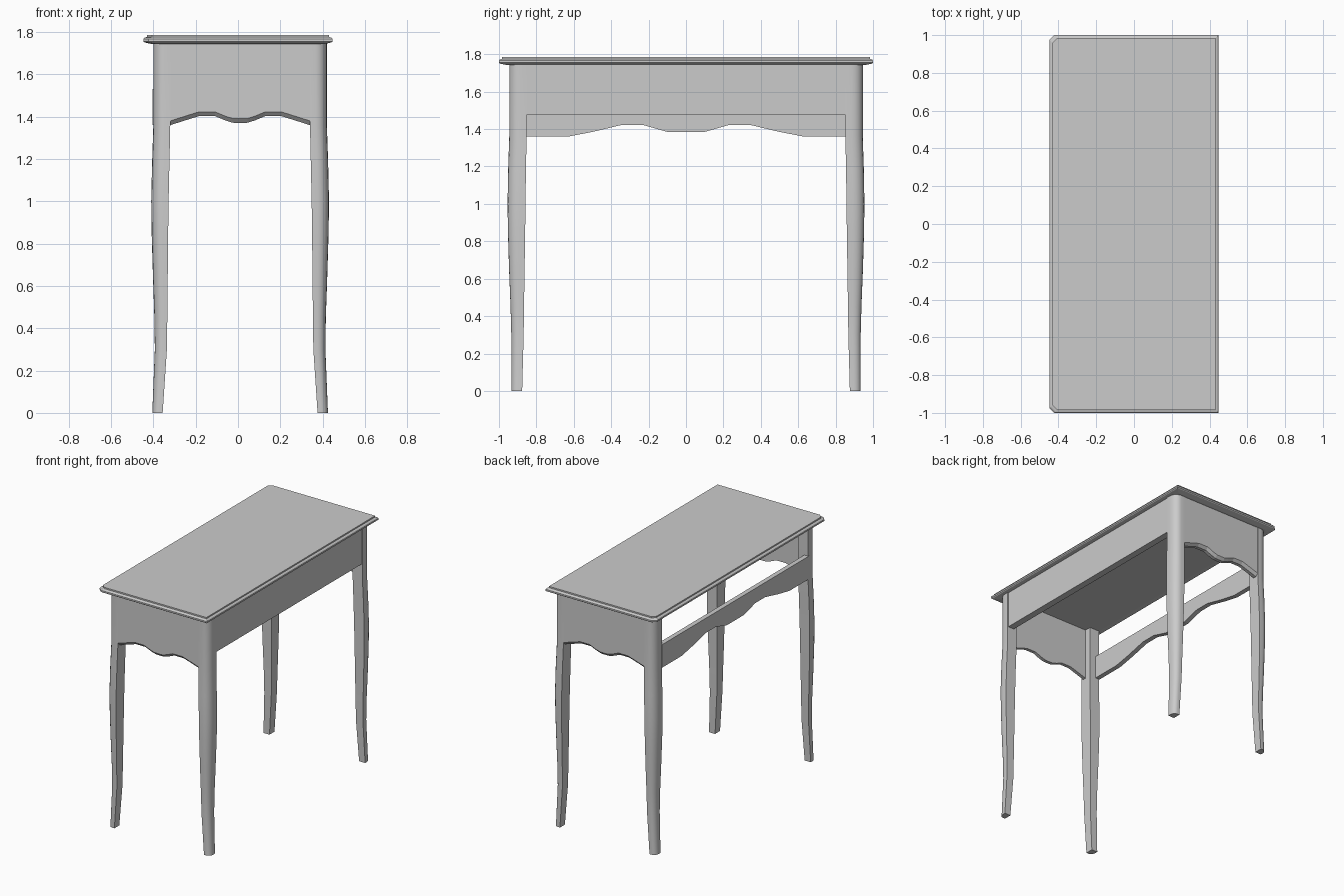
import bpy, bmesh, math

if "Cube" in bpy.data.objects:
    bpy.data.objects.remove(bpy.data.objects["Cube"])

CX = 0.01      # legs and apron sit slightly towards +x
TOP = 1.745    # underside of the table top


def loft(name, rings, smooth=False):
    """Skin a list of equal-length closed rings and cap both ends."""
    bm = bmesh.new()
    loops = [[bm.verts.new(p) for p in r] for r in rings]
    n = len(loops[0])
    for a, b in zip(loops, loops[1:]):
        for i in range(n):
            j = (i + 1) % n
            bm.faces.new((a[i], a[j], b[j], b[i]))
    bm.faces.new(loops[0])
    bm.faces.new(loops[-1])
    bmesh.ops.recalc_face_normals(bm, faces=bm.faces)
    me = bpy.data.meshes.new(name)
    bm.to_mesh(me)
    bm.free()
    ob = bpy.data.objects.new(name, me)
    bpy.context.collection.objects.link(ob)
    if smooth:
        bpy.ops.object.select_all(action='DESELECT')
        ob.select_set(True)
        bpy.context.view_layer.objects.active = ob
        bpy.ops.object.shade_smooth_by_angle(angle=math.radians(35))
    return ob


# Table top: moulded edge, clipped corners on the -x side
def top_ring(inset, z):
    x, y, c = 0.447 - inset, 1.0 - inset, 0.025
    return [(x, -y, z), (x, y, z), (-x + c, y, z), (-x, y - c, z),
            (-x, -y + c, z), (-x + c, -y, z)]


loft("table_top", [top_ring(i, z) for i, z in (
    (0.045, 1.742), (0.006, 1.75), (0.0, 1.755), (0.0, 1.766),
    (0.006, 1.773), (0.016, 1.776), (0.016, 1.786))])

# Legs: curved, square inside and rounded on the outer corner
# z, inner x, outer x, inner y, outer y
LEG = [(0.0, 0.366, 0.415, 0.876, 0.934), (0.3, 0.346, 0.403, 0.868, 0.934),
       (0.45, 0.344, 0.405, 0.866, 0.938), (0.65, 0.342, 0.412, 0.863, 0.946),
       (0.85, 0.340, 0.418, 0.860, 0.952), (1.0, 0.338, 0.420, 0.858, 0.954),
       (1.18, 0.334, 0.416, 0.856, 0.951), (1.36, 0.330, 0.410, 0.852, 0.945),
       (TOP, 0.330, 0.410, 0.852, 0.945)]


def leg_ring(z, xi, xo, yi, yo, sx, sy):
    rx, ry = 0.65 * (xo - xi), 0.65 * (yo - yi)
    pts = [(xi, yi), (xo, yi)]
    for k in range(6):
        a = math.pi / 2 * k / 5
        pts.append((xo - rx + rx * math.cos(a), yo - ry + ry * math.sin(a)))
    pts.append((xi, yo))
    return [(CX + sx * x, sy * y, z) for x, y in pts]


for sx, xn in ((-1, "left"), (1, "right")):
    for sy, yn in ((-1, "front"), (1, "back")):
        loft(f"{yn}_{xn}_leg", [leg_ring(*row, sx, sy) for row in LEG], True)

# End aprons: scalloped lower edge with a chamfer on the outer side
half = [(0.0, 1.37), (0.035, 1.371), (0.07, 1.382), (0.118, 1.402),
        (0.195, 1.402), (0.25, 1.385), (0.335, 1.358)]
wave = [(-x, z) for x, z in half[:0:-1]] + half


def end_ring(y, lift):
    pts = [(CX + x, y, z + lift) for x, z in wave]
    return pts + [(CX + 0.335, y, TOP), (CX - 0.335, y, TOP)]


for s, n in ((-1, "front"), (1, "back")):
    loft(f"{n}_end_apron", [end_ring(s * 0.943, 0.02), end_ring(s * 0.925, 0.0),
                            end_ring(s * 0.90, 0.0)])

# Scalloped rail below the open drawer bay on the -x side
half = [(0.0, 1.385), (0.1, 1.385), (0.17, 1.405), (0.23, 1.422), (0.345, 1.422),
        (0.42, 1.404), (0.5, 1.385), (0.63, 1.36), (0.86, 1.36)]
rail = [(-y, z) for y, z in half[:0:-1]] + half + [(0.86, 1.53), (-0.86, 1.53)]
loft("scalloped_rail", [[(x, y, z) for y, z in rail] for x in (-0.405, -0.37)])

# Plain long apron on the +x side
loft("long_apron", [[(x, -0.86, 1.475), (x, 0.86, 1.475), (x, 0.86, TOP), (x, -0.86, TOP)]
                    for x in (0.365, 0.415)])
